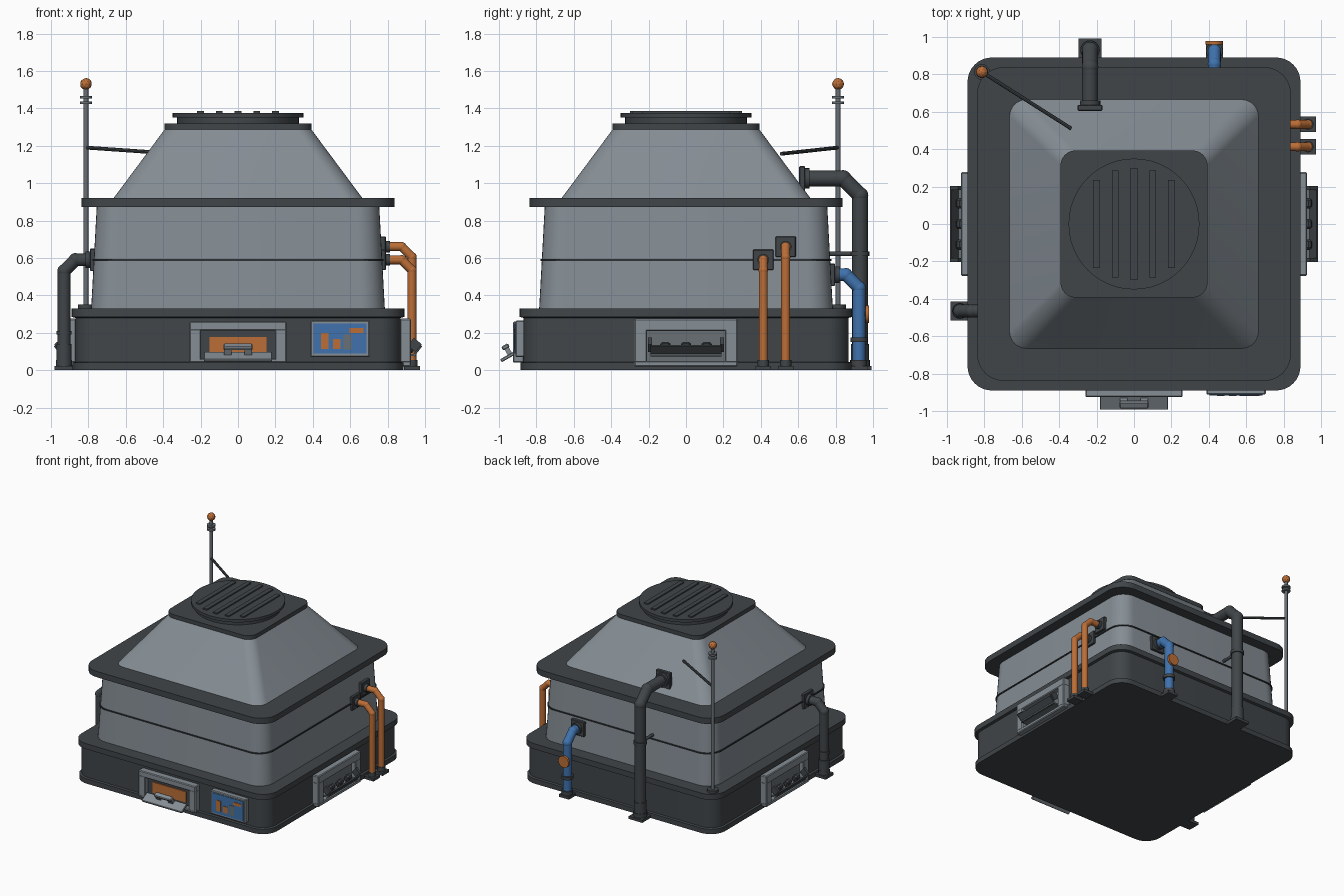
import bpy, bmesh, math
from mathutils import Matrix, Vector

cube = bpy.data.objects.get("Cube")
if cube:
    bpy.data.objects.remove(cube)


def material(name, rgb):
    m = bpy.data.materials.new(name)
    m.use_nodes = True
    m.diffuse_color = (*rgb, 1)
    m.node_tree.nodes["Principled BSDF"].inputs["Base Color"].default_value = (*rgb, 1)
    return m


DARK = material("dark steel", (0.052, 0.060, 0.066))
LIGHT = material("light grey panel", (0.235, 0.270, 0.300))
MID = material("mid grey metal", (0.14, 0.16, 0.175))
BLACK = material("near black", (0.028, 0.031, 0.035))
ORANGE = material("orange", (0.50, 0.155, 0.038))
BLUE = material("blue", (0.050, 0.170, 0.420))


def finish(name, bm, mat, smooth=True):
    bmesh.ops.recalc_face_normals(bm, faces=bm.faces)
    me = bpy.data.meshes.new(name)
    bm.to_mesh(me)
    bm.free()
    me.materials.append(mat)
    ob = bpy.data.objects.new(name, me)
    bpy.context.collection.objects.link(ob)
    if smooth:
        bpy.ops.object.select_all(action='DESELECT')
        ob.select_set(True)
        bpy.context.view_layer.objects.active = ob
        bpy.ops.object.shade_smooth_by_angle(angle=math.radians(32))
    return ob


def loft(name, sections, mat):
    """Stack of rounded squares given as (half width, corner radius, z)."""
    bm = bmesh.new()
    rings = []
    for h, r, z in sections:
        ring = []
        for k in range(4):
            cx, cy = [(1, 1), (-1, 1), (-1, -1), (1, -1)][k]
            for i in range(9):
                a = (k + i / 8) * math.pi / 2
                ring.append(bm.verts.new((cx * (h - r) + r * math.cos(a),
                                          cy * (h - r) + r * math.sin(a), z)))
        rings.append(ring)
    for lo, hi in zip(rings, rings[1:]):
        for i in range(len(lo)):
            j = (i + 1) % len(lo)
            bm.faces.new((lo[i], lo[j], hi[j], hi[i]))
    bm.faces.new(rings[0])
    bm.faces.new(rings[-1])
    return finish(name, bm, mat)


def box(name, lo, hi, mat, frame=Matrix(), tilt=0, bevel=0.0):
    """Box between two corners, tilted in degrees about its own x axis, placed in a frame."""
    lo, hi = Vector(lo), Vector(hi)
    m = (frame @ Matrix.Translation((lo + hi) / 2) @ Matrix.Rotation(math.radians(tilt), 4, 'X')
         @ Matrix.Diagonal((*(hi - lo), 1)))
    bm = bmesh.new()
    bmesh.ops.create_cube(bm, size=1, matrix=m)
    if bevel:
        bmesh.ops.bevel(bm, geom=bm.edges[:], offset=bevel, segments=1, affect='EDGES')
    return finish(name, bm, mat, False)


def rod(name, p, q, r, mat, sides=20):
    p, q = Vector(p), Vector(q)
    m = Matrix.Translation((p + q) / 2) @ (q - p).to_track_quat('Z', 'Y').to_matrix().to_4x4()
    bm = bmesh.new()
    bmesh.ops.create_cone(bm, cap_ends=True, segments=sides, radius1=r, radius2=r,
                          depth=(q - p).length, matrix=m)
    return finish(name, bm, mat)


def ball(name, p, r, mat, detail, smooth):
    bm = bmesh.new()
    bmesh.ops.create_icosphere(bm, subdivisions=detail, radius=r, matrix=Matrix.Translation(p))
    return finish(name, bm, mat, smooth)


# Base with a plinth and a top rim
loft("base", [(0.885, 0.13, 0), (0.885, 0.13, 0.04), (0.87, 0.12, 0.045), (0.87, 0.12, 0.28),
              (0.89, 0.13, 0.285), (0.89, 0.13, 0.33)], DARK)

# Walls, seam, lid, roof and cap
loft("walls", [(0.785, 0.13, 0.33), (0.755, 0.12, 0.88)], LIGHT)
loft("wall_seam", [(0.778, 0.13, 0.585), (0.778, 0.13, 0.595)], BLACK)
loft("lid", [(0.838, 0.14, 0.872), (0.838, 0.14, 0.92)], DARK)
loft("roof", [(0.665, 0.09, 0.92), (0.39, 0.08, 1.29)], LIGHT)
loft("roof_cap", [(0.393, 0.08, 1.288), (0.393, 0.08, 1.32)], DARK)

# Round vent with raised slats
rod("vent_neck", (0, 0, 1.315), (0, 0, 1.36), 0.325, DARK, 48)
rod("vent_disc", (0, 0, 1.352), (0, 0, 1.375), 0.35, DARK, 48)
for i in range(-2, 3):
    half = (0.3, 0.287, 0.235)[abs(i)]
    box("vent_slat", (i * 0.1 - 0.018, -half, 1.37), (i * 0.1 + 0.018, half, 1.385), DARK)


def hatch_frame(name, w, iw, z0, z1, oz0, oz1, frame, recess):
    """Raised surround made of four bars around a recess."""
    y0, y1 = -0.925, -0.865
    box(name + "_recess", (-iw, -0.885, oz0), (iw, y1, oz1), recess, frame)
    box(name + "_top", (-w, y0, oz1), (w, y1, z1), LIGHT, frame, bevel=0.006)
    box(name + "_sill", (-w, y0, z0), (w, y1, oz0), LIGHT, frame, bevel=0.006)
    for s in (-1, 1):
        a, b = sorted((s * w, s * iw))
        box(name + "_post", (a, y0, oz0 - 0.01), (b, y1, oz1 + 0.01), LIGHT, frame, bevel=0.006)


# Front hatch with an open flap and a block handle
hatch_frame("front_hatch", 0.26, 0.198, 0.04, 0.26, 0.062, 0.212, Matrix(), DARK)
box("front_hatch_panel", (-0.153, -0.893, 0.09), (0.153, -0.88, 0.178), ORANGE)
box("front_flap", (-0.183, -0.995, 0.062), (0.183, -0.912, 0.080), LIGHT, tilt=30, bevel=0.004)
box("flap_handle", (-0.078, -0.985, 0.112), (0.078, -0.945, 0.136), LIGHT, tilt=30, bevel=0.006)
for s in (-1, 1):
    box("handle_leg", (s * 0.055 - 0.02, -0.962, 0.075), (s * 0.055 + 0.02, -0.937, 0.125),
        LIGHT, tilt=30)

# Side hatches with tilted trays between cheeks
for side, turn in (("left", 90), ("right", -90)):
    frame = Matrix.Rotation(math.radians(turn), 4, 'Z')
    hatch_frame(side + "_hatch", 0.277, 0.208, 0.02, 0.275, 0.05, 0.21, frame, MID)
    box(side + "_tray_floor", (-0.19, -0.952, 0.075), (0.19, -0.87, 0.087), MID, frame)
    box(side + "_tray_lip", (-0.19, -0.965, 0.07), (0.19, -0.953, 0.138), DARK, frame, 38)
    for s in (-1, 1):
        box(side + "_tray_cheek", (s * 0.192 - 0.01, -0.972, 0.108),
            (s * 0.192 + 0.01, -0.917, 0.162), DARK, frame, 40)
    for x in (-0.11, 0, 0.11):
        box(side + "_tray_lump", (x - 0.028, -0.945, 0.09), (x + 0.028, -0.905, 0.15), DARK,
            frame, 28, 0.012)

# Display with a bar chart
box("display_case", (0.387, -0.912, 0.07), (0.705, -0.86, 0.265), LIGHT, bevel=0.006)
box("display_screen", (0.405, -0.916, 0.088), (0.688, -0.911, 0.25), BLUE)
for x0, x1, z0, z1, mat in ((0.443, 0.485, 0.113, 0.2, ORANGE), (0.507, 0.548, 0.113, 0.167, ORANGE),
                            (0.565, 0.607, 0.11, 0.19, MID), (0.597, 0.67, 0.2, 0.225, ORANGE)):
    box("display_bar", (x0, -0.92, z0), (x1, -0.915, z1), mat)


def pipe(name, along, out, wall, z, r, mat, flange, foot, bend=0.07, reach=0.93):
    """Pipe leaving a wall in direction out, bending down to a foot plate."""
    out = Vector(out)
    side = Vector((abs(out.y), abs(out.x), 0))

    def at(d, h):
        return out * d + side * along + Vector((0, 0, h))

    frame = Matrix.Translation(side * along) @ Matrix.Rotation(
        math.atan2(out.y, out.x) + math.pi / 2, 4, 'Z')
    path = [at(wall, z), at(reach - bend, z), at(reach, z - bend), at(reach, 0.02)]
    for p, q in zip(path, path[1:]):
        rod(name, p, q, r, mat)
    for p in path[1:3]:
        ball(name + "_elbow", p, r * 1.06, mat, 3, True)
    box(name + "_flange", (-flange, -wall - 0.012, z - flange), (flange, -wall + 0.02, z + flange),
        DARK, frame, bevel=0.004)
    rod(name + "_collar", at(wall, z), at(wall + 0.035, z), r * 1.3, DARK)
    box(name + "_foot", (-foot, -reach - foot, 0), (foot, -reach + foot, 0.022), DARK, frame)
    rod(name + "_socket", at(reach, 0.02), at(reach, 0.055), r * 1.25, DARK)
    return at


# Pipes on the back, left side and right side
back = (0, 1, 0)
at = pipe("flue_pipe", -0.235, back, 0.625, 1.025, 0.042, DARK, 0.066, 0.062, 0.09)
rod("flue_sleeve", at(0.93, 0.05), at(0.93, 0.14), 0.048, DARK)
rod("flue_ring", at(0.93, 0.61), at(0.93, 0.635), 0.05, DARK)
rod("flue_bracket", at(0.76, 0.622), at(0.93, 0.622), 0.012, DARK)
at = pipe("water_pipe", 0.43, back, 0.785, 0.51, 0.034, BLUE, 0.06, 0.045, 0.07, 0.925)
rod("water_ring", at(0.925, 0.15), at(0.925, 0.175), 0.045, DARK)
rod("valve_stem", at(0.925, 0.3), at(0.965, 0.3), 0.012, DARK)
rod("valve_wheel", at(0.96, 0.3), at(0.978, 0.3), 0.047, ORANGE, 16)
for y, z in ((0.413, 0.59), (0.533, 0.66)):
    pipe("fuel_pipe", y, (1, 0, 0), 0.778, z, 0.024, ORANGE, 0.055, 0.042, 0.055)
at = pipe("drain_pipe", -0.465, (-1, 0, 0), 0.78, 0.59, 0.034, DARK, 0.06, 0.05, 0.06)
rod("drain_sleeve", at(0.93, 0.05), at(0.93, 0.14), 0.041, DARK)
rod("drain_ring", at(0.93, 0.19), at(0.93, 0.21), 0.04, DARK)

# Antenna mast with a stay
ax, ay = -0.813, 0.813
rod("mast_foot", (ax, ay, 0.325), (ax, ay, 0.35), 0.042, DARK)
rod("mast", (ax, ay, 0.33), (ax, ay, 1.52), 0.013, MID, 12)
for z in (1.43, 1.46):
    rod("mast_ring", (ax, ay, z - 0.007), (ax, ay, z + 0.007), 0.033, MID, 16)
ball("mast_beacon", (ax, ay, 1.53), 0.032, ORANGE, 2, False)
rod("mast_stay", (ax, ay, 1.19), (-0.335, 0.51, 1.157), 0.01, DARK, 8)
